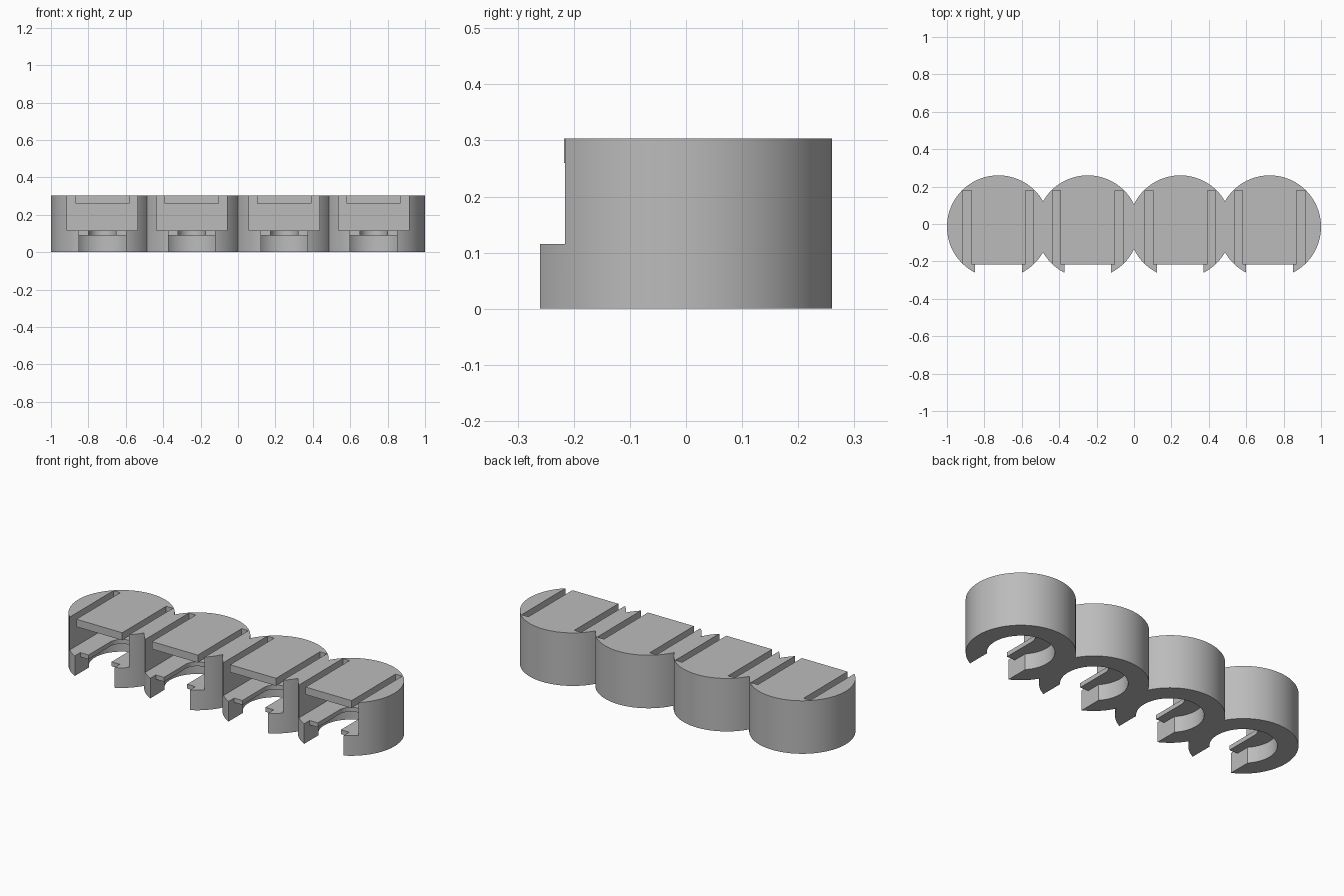
import bpy, bmesh, math

if "Cube" in bpy.data.objects:
    bpy.data.objects.remove(bpy.data.objects["Cube"], do_unlink=True)

R, CY, HEIGHT = 0.275, -0.015, 0.303
CENTRES = [-0.725, -0.2475, 0.2475, 0.725]
FAR = -0.5

grey = bpy.data.materials.new("plain_grey")
grey.use_nodes = True
colour = (0.5, 0.5, 0.5, 1)
grey.diffuse_color = colour
grey.node_tree.nodes["Principled BSDF"].inputs["Base Color"].default_value = colour


def arc(cx, cy, r, a0, a1, n):
    return [(cx + r * math.cos(a0 + (a1 - a0) * i / n),
             cy + r * math.sin(a0 + (a1 - a0) * i / n)) for i in range(n + 1)]


def box(x0, x1, y0, y1):
    return [(x0, y0), (x1, y0), (x1, y1), (x0, y1)]


def prisms(name, outlines, z0, z1):
    """Extrude several separate outlines into one object."""
    bm = bmesh.new()
    for pts in outlines:
        face = bm.faces.new([bm.verts.new((x, y, z0)) for x, y in pts])
        top = bmesh.ops.extrude_face_region(bm, geom=[face])["geom"]
        bmesh.ops.translate(bm, vec=(0, 0, z1 - z0),
                            verts=[v for v in top if isinstance(v, bmesh.types.BMVert)])
    bmesh.ops.recalc_face_normals(bm, faces=bm.faces)
    mesh = bpy.data.meshes.new(name)
    bm.to_mesh(mesh)
    bm.free()
    obj = bpy.data.objects.new(name, mesh)
    bpy.context.collection.objects.link(obj)
    mesh.materials.append(grey)
    return obj


def cut(target, outline, z0, z1):
    """Subtract one outline, repeated in every bay."""
    tool = prisms("cutter", [[(x + c, y) for x, y in outline] for c in CENTRES], z0, z1)
    tool.hide_render = True
    mod = target.modifiers.new("cut", 'BOOLEAN')
    mod.operation, mod.solver, mod.object = 'DIFFERENCE', 'EXACT', tool
    bpy.context.view_layer.objects.active = target
    bpy.ops.object.modifier_apply(modifier=mod.name)
    bpy.data.objects.remove(tool, do_unlink=True)


# Body: four discs merged into one scalloped outline
back = []
for i, c in enumerate(CENTRES):
    left = math.acos((c - CENTRES[i - 1]) / 2 / R) if i else 0
    right = math.acos((CENTRES[i + 1] - c) / 2 / R) if i < 3 else 0
    pts = arc(c, CY, R, math.pi - left, right, 48)
    back += pts[1:] if i else pts
front = [(x, 2 * CY - y) for x, y in back[-2:0:-1]]
body = prisms("four_bay_holder", [back + front], 0, HEIGHT)

# Lower round hole with a narrower mouth at the front
HOLE, MOUTH = 0.17, 0.125
a = math.acos(MOUTH / HOLE)
cut(body, [(-MOUTH, FAR), (MOUTH, FAR)] + arc(0, CY, HOLE, -a, math.pi + a, 64), -0.1, 0.09)

# Wide pocket above the shelf
POCKET, REAR = 0.188, 0.18
cut(body, box(-POCKET, POCKET, FAR, REAR), 0.115, 0.26)

# Shelf front trimmed back, then its round-ended slot
cut(body, box(-MOUTH, MOUTH, FAR, -0.21), 0.05, 0.2)
SLOT = 0.073
cut(body, [(-SLOT, FAR), (SLOT, FAR)] + arc(0, CY, SLOT, 0, math.pi, 24), 0.05, 0.2)

# Top tongue: flat front edge and a relief slot along each side
TONGUE = 0.145
cut(body, box(-POCKET, POCKET, FAR, -0.217), 0.2, 0.4)
for x0, x1 in ((-POCKET, -TONGUE), (TONGUE, POCKET)):
    cut(body, box(x0, x1, FAR, REAR), 0.2, 0.4)

# Smooth round walls, crisp edges
bpy.ops.object.select_all(action='DESELECT')
body.select_set(True)
bpy.context.view_layer.objects.active = body
bpy.ops.object.shade_smooth_by_angle(angle=math.radians(30))
